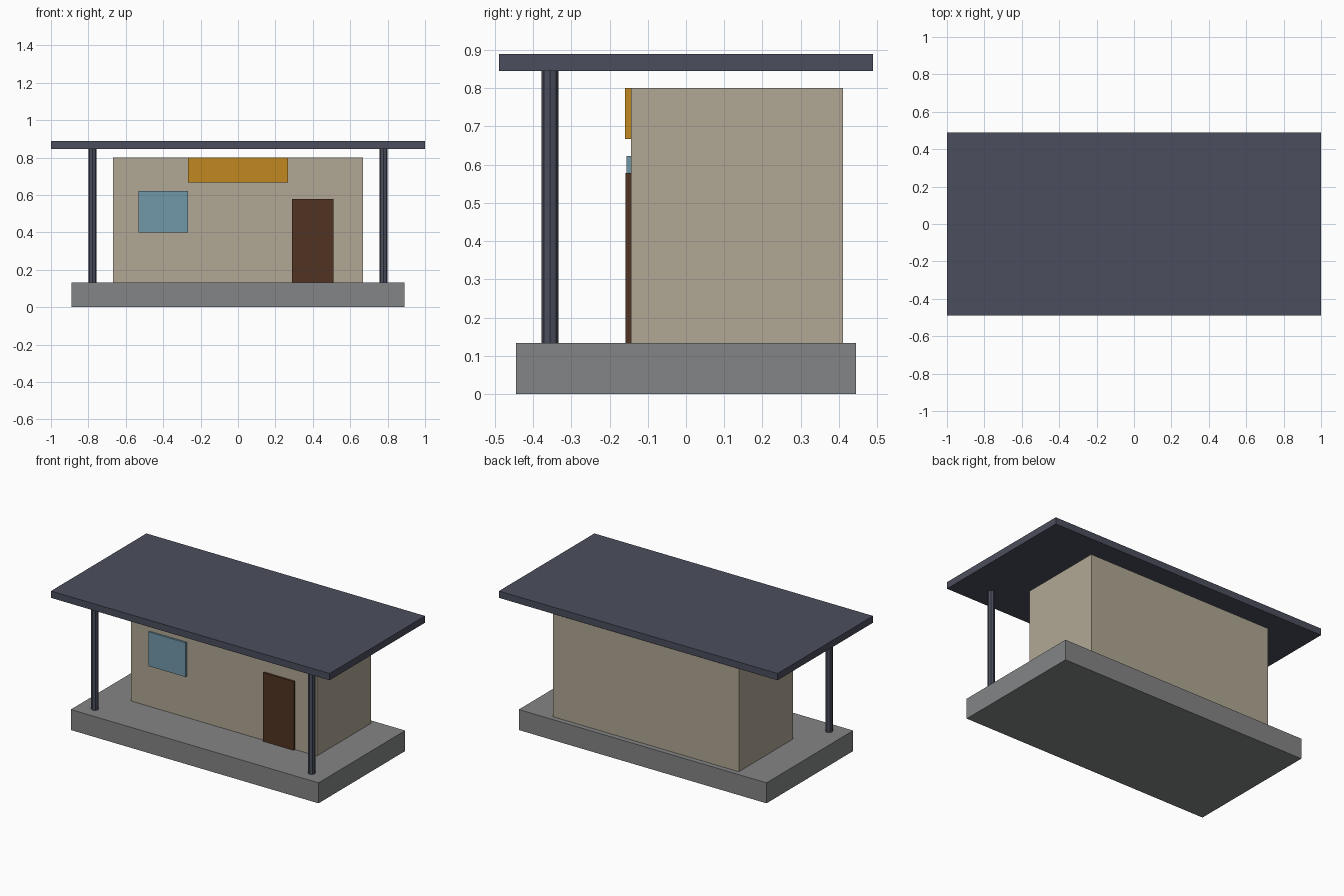
import bpy

if "Cube" in bpy.data.objects:
    bpy.data.objects.remove(bpy.data.objects["Cube"])


def material(name, rgb):
    """Make a flat colour from 0-255 sRGB values."""
    def linear(c):
        c /= 255
        return c / 12.92 if c <= 0.04045 else ((c + 0.055) / 1.055) ** 2.4
    m = bpy.data.materials.new(name)
    m.diffuse_color = (*[linear(c) for c in rgb], 1)
    m.use_nodes = True
    m.node_tree.nodes["Principled BSDF"].inputs["Base Color"].default_value = m.diffuse_color
    return m


slate = material("slate", (75, 78, 93))
concrete = material("concrete", (132, 133, 134))
plaster = material("plaster", (177, 167, 148))
glass = material("blue_glass", (113, 152, 170))
wood = material("dark_wood", (80, 52, 34))
amber = material("amber", (194, 137, 32))


def box(name, x, y, z, mat):
    """Box spanning the given (low, high) ranges."""
    spans = (x, y, z)
    bpy.ops.mesh.primitive_cube_add(size=1, location=[(a + b) / 2 for a, b in spans])
    ob = bpy.context.object
    ob.name = name
    ob.scale = [b - a for a, b in spans]
    bpy.ops.object.transform_apply(location=False, rotation=False, scale=True)
    ob.data.materials.append(mat)


FLOOR, ROOF = 0.133, 0.845   # top of the plinth, underside of the roof
WALL = -0.144                # front wall plane

# Main structure
box("plinth", (-0.889, 0.889), (-0.444, 0.444), (0, FLOOR), concrete)
box("walls", (-0.667, 0.667), (WALL, 0.411), (FLOOR, 0.8), plaster)
box("roof", (-1, 1), (-0.489, 0.489), (ROOF, 0.889), slate)

# Fittings on the front wall
box("door", (0.289, 0.511), (-0.158, WALL), (FLOOR, 0.578), wood)
box("window", (-0.533, -0.267), (-0.156, WALL), (0.4, 0.622), glass)
box("sign_board", (-0.267, 0.267), (-0.16, WALL), (0.667, 0.8), amber)

# Porch posts
for side, label in ((-1, "left"), (1, "right")):
    bpy.ops.mesh.primitive_cylinder_add(
        vertices=8, radius=0.0222, depth=ROOF - FLOOR,
        location=(side * 0.778, -0.356, (ROOF + FLOOR) / 2))
    post = bpy.context.object
    post.name = label + "_porch_post"
    post.data.materials.append(slate)
